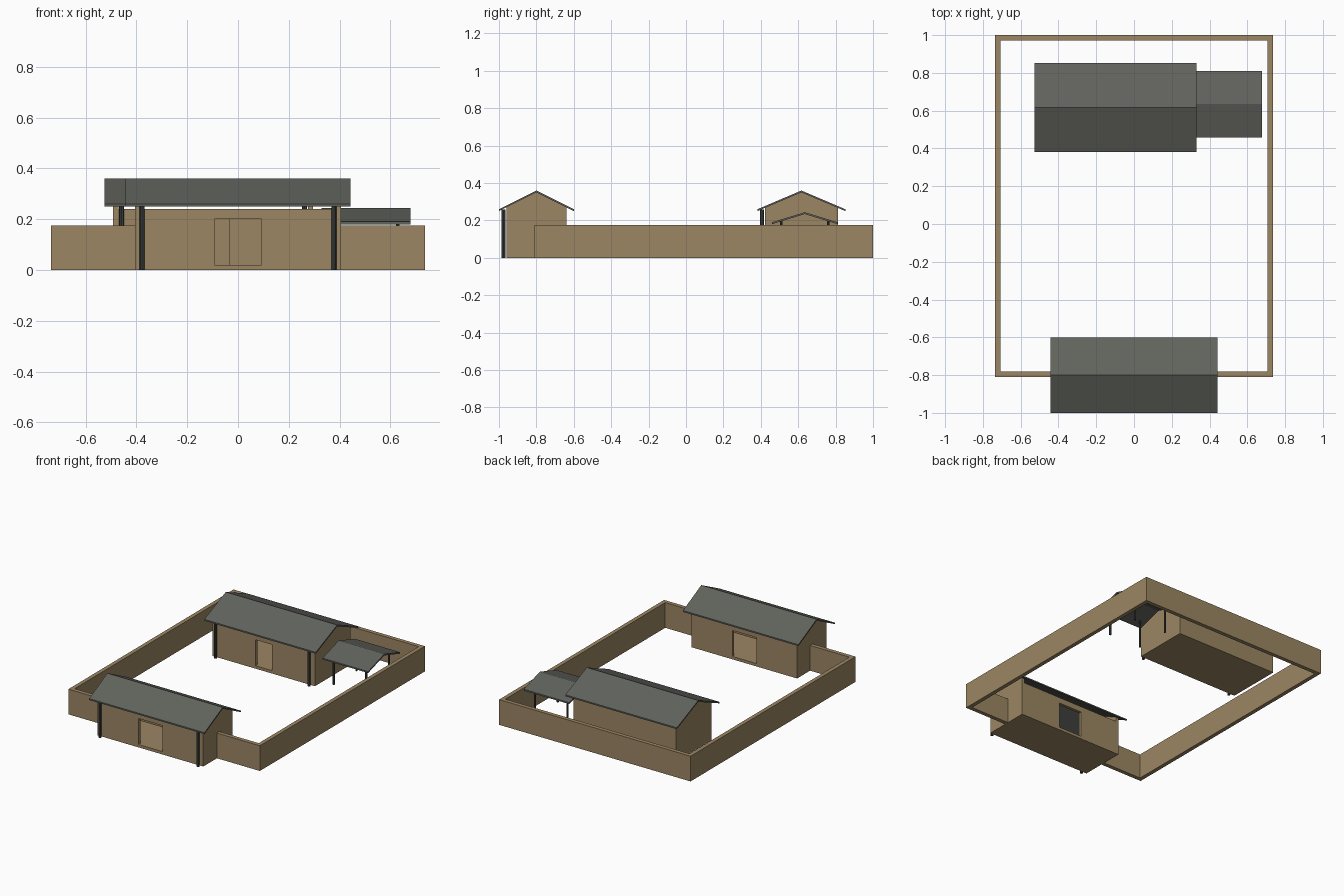
import bpy
import bmesh
from mathutils import Vector

if "Cube" in bpy.data.objects:
    bpy.data.objects.remove(bpy.data.objects["Cube"])


def material(name, rgb):
    m = bpy.data.materials.new(name)
    m.diffuse_color = (*rgb, 1)
    m.use_nodes = True
    m.node_tree.nodes["Principled BSDF"].inputs["Base Color"].default_value = m.diffuse_color
    return m


TAN = material("tan plaster", (0.33, 0.238, 0.124))
SLATE = material("grey roof", (0.118, 0.123, 0.108))
DARK = material("dark timber", (0.050, 0.056, 0.054))


def finish(name, bm, mat):
    bmesh.ops.recalc_face_normals(bm, faces=bm.faces)
    me = bpy.data.meshes.new(name)
    bm.to_mesh(me)
    bm.free()
    me.materials.append(mat)
    ob = bpy.data.objects.new(name, me)
    bpy.context.collection.objects.link(ob)
    return ob


def prism(name, points, axis, lo, hi, mat):
    """Extrude a flat outline along x, y or z from lo to hi."""
    place = {"x": lambda a, b: (lo, a, b),
             "y": lambda a, b: (a, lo, b),
             "z": lambda a, b: (a, b, lo)}[axis]
    bm = bmesh.new()
    face = bm.faces.new([bm.verts.new(place(a, b)) for a, b in points])
    out = bmesh.ops.extrude_face_region(bm, geom=[face])
    step = Vector([hi - lo if axis == k else 0 for k in "xyz"])
    verts = [g for g in out["geom"] if isinstance(g, bmesh.types.BMVert)]
    bmesh.ops.translate(bm, verts=verts, vec=step)
    return finish(name, bm, mat)


def box(name, x0, x1, y0, y1, z0, z1, mat):
    return prism(name, [(x0, y0), (x1, y0), (x1, y1), (x0, y1)], "z", z0, z1, mat)


def post(name, x, y, radius, height):
    bm = bmesh.new()
    bmesh.ops.create_cone(bm, cap_ends=True, segments=8, radius1=radius,
                          radius2=radius, depth=height)
    bmesh.ops.translate(bm, verts=bm.verts, vec=(x, y, height / 2))
    return finish(name, bm, DARK)


def gable_roof(name, x0, x1, yc, half, eave, ridge, t=0.01):
    """Thin two-sided roof; eave and ridge are top heights."""
    pts = [(yc - half, eave), (yc, ridge), (yc + half, eave),
           (yc + half, eave - t), (yc, ridge - t), (yc - half, eave - t)]
    return prism(name, pts, "x", x0, x1, SLATE)


T = 0.02        # building wall thickness
WALL_H = 0.24   # long walls stop just short of the roof
SILL = 0.02
DOOR_H = 0.20


def hall(name, xc, yc, hx, hy, roof_hx, roof_hy, door_half, post_x, back_door):
    # floor slab
    box(name + "_floor", xc - hx + T, xc + hx - T, yc - hy + T, yc + hy - T, 0, SILL, TAN)

    # long walls, with a doorway notch and sill where needed
    for side, sgn, has_door in (("front", -1, True), ("back", 1, back_door)):
        y0, y1 = sorted((yc + sgn * hy, yc + sgn * (hy - T)))
        w, d = hx - T, door_half
        pts = [(xc - w, 0)]
        if has_door:
            pts += [(xc - d, 0), (xc - d, DOOR_H), (xc + d, DOOR_H), (xc + d, 0)]
            box(f"{name}_{side}_sill", xc - d, xc + d, y0, y1, 0, SILL, TAN)
        pts += [(xc + w, 0), (xc + w, WALL_H), (xc - w, WALL_H)]
        prism(f"{name}_{side}_wall", pts, "y", y0, y1, TAN)

    # gable end walls reaching up to the roof underside
    shoulder = 0.35 - 0.10 * hy / roof_hy
    gable = [(yc - hy, 0), (yc + hy, 0), (yc + hy, shoulder),
             (yc, 0.35), (yc - hy, shoulder)]
    prism(name + "_left_gable", gable, "x", xc - hx, xc - hx + T, TAN)
    prism(name + "_right_gable", gable, "x", xc + hx - T, xc + hx, TAN)

    gable_roof(name + "_roof", xc - roof_hx, xc + roof_hx, yc, roof_hy, 0.26, 0.36)

    # porch posts under the front eave
    for side, sgn in (("left", -1), ("right", 1)):
        post(f"{name}_{side}_post", xc + sgn * post_x, yc - roof_hy + 0.024, 0.01, 0.258)


# gatehouse (open front to back) and main hall
hall("gatehouse", 0, -0.80, 0.405, 0.16, 0.443, 0.20, 0.092, 0.377, True)
hall("main_hall", -0.098, 0.617, 0.393, 0.195, 0.428, 0.235, 0.063, 0.36, False)

# side shelter: open roof on four slim posts
gable_roof("shelter_roof", 0.328, 0.678, 0.635, 0.176, 0.19, 0.244)
for i, sx in enumerate((-1, 1)):
    for j, sy in enumerate((-1, 1)):
        post(f"shelter_post_{i}{j}", 0.503 + sx * 0.125, 0.635 + sy * 0.125, 0.007, 0.197)

# courtyard wall, broken at the gatehouse
X, B, F, W, G = 0.735, 1.0, -0.81, 0.028, 0.405
prism("courtyard_wall",
      [(-G, F), (-X, F), (-X, B), (X, B), (X, F), (G, F),
       (G, F + W), (X - W, F + W), (X - W, B - W),
       (-X + W, B - W), (-X + W, F + W), (-G, F + W)],
      "z", 0, 0.175, TAN)
